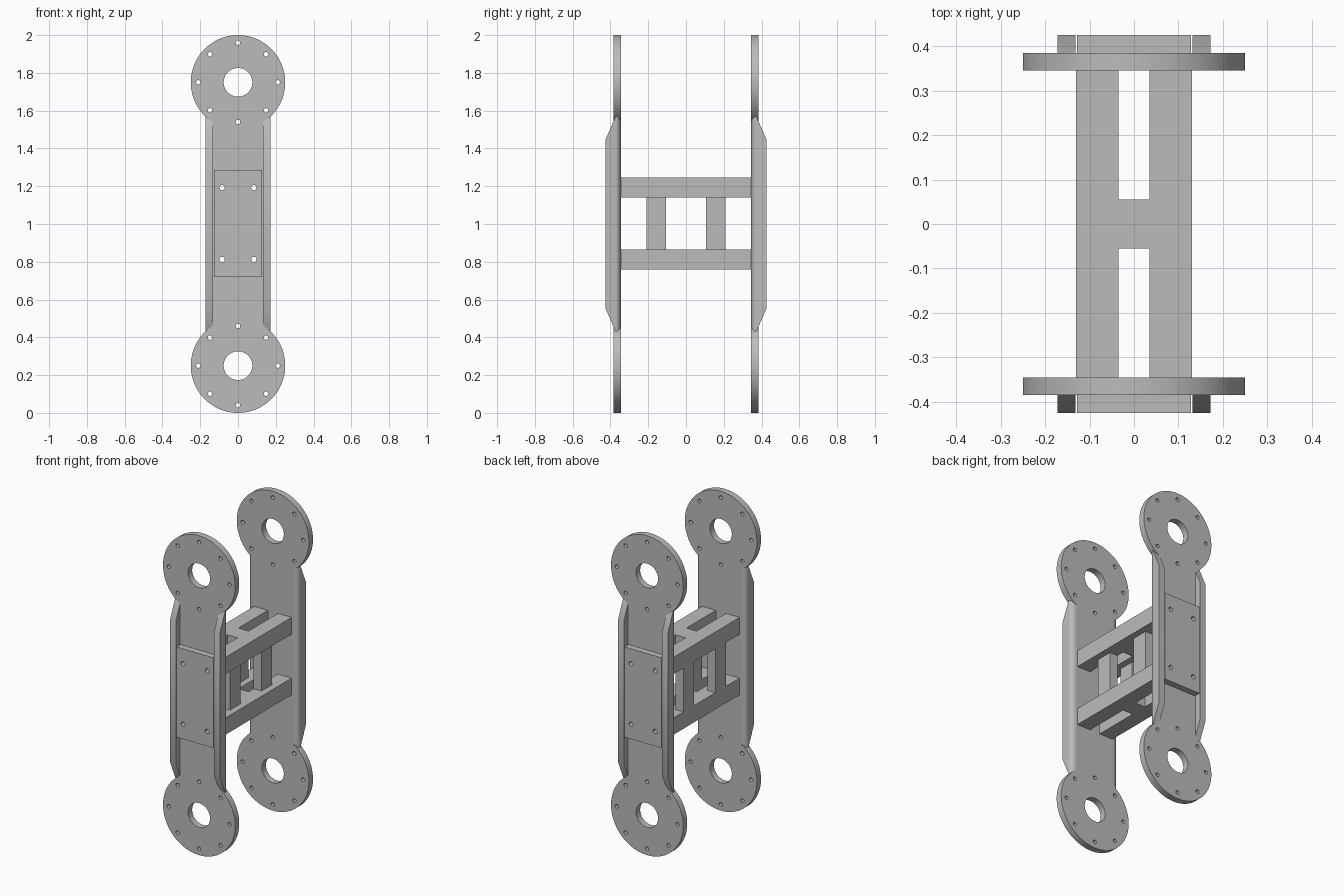
import bpy, bmesh
from math import sin, cos, asin, pi, radians
from mathutils import Matrix

cube = bpy.data.objects.get("Cube")
if cube:
    bpy.data.objects.remove(cube, do_unlink=True)

GREY = (0.5, 0.5, 0.5, 1.0)
metal = bpy.data.materials.new("grey_metal")
metal.use_nodes = True
metal.diffuse_color = GREY
metal.node_tree.nodes["Principled BSDF"].inputs["Base Color"].default_value = GREY

INNER, OUTER, RIM = 0.345, 0.385, 0.425   # depth of plate faces and flange rim
WEB, SIDE = 0.132, 0.172                  # web half width, flange outer side
R, LOW, HIGH = 0.25, 0.25, 1.75           # hub discs
BEAM_Z = (0.8125, 1.1925)
BOLT_X, BOLT_R = 0.084, 0.014


def finish(name, bm):
    bmesh.ops.remove_doubles(bm, verts=bm.verts, dist=1e-5)
    bmesh.ops.recalc_face_normals(bm, faces=bm.faces)
    mesh = bpy.data.meshes.new(name)
    bm.to_mesh(mesh)
    bm.free()
    mesh.materials.append(metal)
    obj = bpy.data.objects.new(name, mesh)
    bpy.context.collection.objects.link(obj)
    bpy.ops.object.select_all(action='DESELECT')
    obj.select_set(True)
    bpy.context.view_layer.objects.active = obj
    bpy.ops.object.shade_smooth_by_angle(angle=radians(30))
    return obj


def arc(cx, cz, r, start, end, n):
    return [(cx + r * cos(start + (end - start) * i / n),
             cz + r * sin(start + (end - start) * i / n)) for i in range(n + 1)]


def circle(cx, cz, r, n=24):
    return arc(cx, cz, r, 0, 2 * pi, n)[:-1]


def rect(x0, x1, z0, z1):
    return [(x0, z0), (x1, z0), (x1, z1), (x0, z1)]


def prism(name, loops, y0, y1):
    """Fill an x-z outline with holes and extrude it along y."""
    curve = bpy.data.curves.new(name + "_outline", 'CURVE')
    curve.dimensions = '2D'
    curve.fill_mode = 'BOTH'
    curve.extrude = abs(y1 - y0) / 2
    for loop in loops:
        spline = curve.splines.new('POLY')
        spline.points.add(len(loop) - 1)
        for point, (x, z) in zip(spline.points, loop):
            point.co = (x, z, 0, 1)
        spline.use_cyclic_u = True
    temp = bpy.data.objects.new(name + "_outline", curve)
    bpy.context.collection.objects.link(temp)
    bpy.context.view_layer.update()
    mesh = bpy.data.meshes.new_from_object(
        temp.evaluated_get(bpy.context.evaluated_depsgraph_get()))
    bpy.data.objects.remove(temp, do_unlink=True)
    bm = bmesh.new()
    bm.from_mesh(mesh)
    bpy.data.meshes.remove(mesh)
    bm.transform(Matrix.Translation((0, (y0 + y1) / 2, 0)) @ Matrix.Rotation(pi / 2, 4, 'X'))
    return finish(name, bm)


def box(name, x0, x1, y0, y1, z0, z1):
    bm = bmesh.new()
    bmesh.ops.create_cube(bm, size=1)
    bm.transform(Matrix.Translation(((x0 + x1) / 2, (y0 + y1) / 2, (z0 + z1) / 2))
                 @ Matrix.Diagonal((x1 - x0, y1 - y0, z1 - z0, 1)))
    return finish(name, bm)


def flange(name, sx, sy):
    """Bent side lip with tapered ends and a rounded outer bend."""
    top = [(INNER, 1.57), (0.372, 1.57), (RIM, 1.45)]
    side = top + [(y, 2 - z) for y, z in reversed(top)]
    bm = bmesh.new()
    face = bm.faces.new([bm.verts.new((WEB, y, z)) for y, z in side])
    grown = bmesh.ops.extrude_face_region(bm, geom=[face])["geom"]
    bmesh.ops.translate(bm, vec=(SIDE - WEB, 0, 0),
                        verts=[v for v in grown if isinstance(v, bmesh.types.BMVert)])
    bend = [e for e in bm.edges
            if all(abs(v.co.x - SIDE) < 1e-4 and abs(v.co.y - INNER) < 1e-4 for v in e.verts)]
    bmesh.ops.bevel(bm, geom=bend, offset=0.038, segments=8, profile=0.5, affect='EDGES')
    bm.transform(Matrix.Diagonal((sx, sy, 1, 1)))
    return finish(name, bm)


# Outline of one arm: two discs joined by a straight web
a = asin(WEB / R)
outline = (arc(0, HIGH, R, -pi / 2 + a, 1.5 * pi - a, 72)
           + arc(0, LOW, R, pi / 2 + a, 2.5 * pi - a, 72))
bolts = [circle(sx * BOLT_X, z, BOLT_R, 16) for sx in (-1, 1) for z in BEAM_Z]
hubs = []
for cz in (LOW, HIGH):
    hubs.append(circle(0, cz, 0.076, 40))
    hubs += [circle(0.21 * cos(k * pi / 4), cz + 0.21 * sin(k * pi / 4), 0.012, 16)
             for k in range(8)]

# Arm plates, mounting pads and flanges
for side, sy in (("front", -1), ("back", 1)):
    prism(side + "_arm_plate", [outline] + hubs + bolts, sy * INNER, sy * OUTER)
    prism(side + "_mounting_pad", [rect(-0.128, 0.128, 0.72, 1.285)] + bolts,
          sy * OUTER, sy * RIM)
    for hand, sx in (("left", 1), ("right", -1)):
        flange(f"{side}_{hand}_flange", sx, sy)

# Two H-shaped spacer frames, bored along their length
for level, z in zip(("lower", "upper"), BEAM_Z):
    for hand, sx in (("left", 1), ("right", -1)):
        x0, x1 = sorted((sx * 0.035, sx * 0.13))
        prism(f"{level}_{hand}_beam",
              [rect(x0, x1, z - 0.0525, z + 0.0525), circle(sx * BOLT_X, z, BOLT_R, 16)],
              -INNER, INNER)
    box(level + "_cross_bar", -0.035, 0.035, -0.055, 0.055, z - 0.0525, z + 0.0525)

# Posts between the frames
for hand, x in (("left", 0.035), ("right", -0.13)):
    for side, sy in (("front", -1), ("back", 1)):
        y0, y1 = sorted((sy * 0.105, sy * 0.21))
        box(f"{side}_{hand}_post", x, x + 0.055, y0, y1, 0.865, 1.14)
